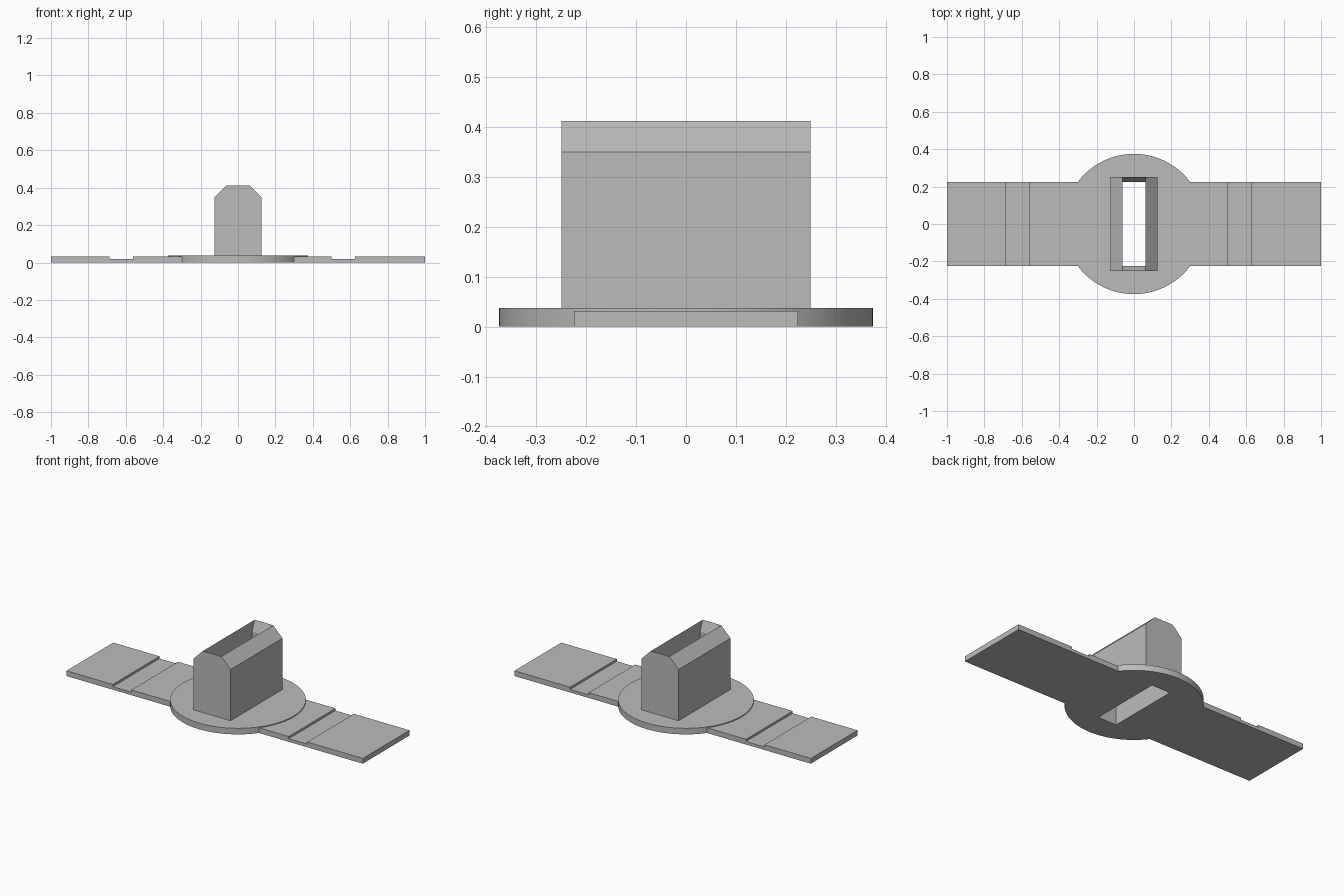
import bpy, bmesh
from mathutils import Vector

cube = bpy.data.objects.get("Cube")
if cube:
    bpy.data.objects.remove(cube, do_unlink=True)

grey = bpy.data.materials.new("plain grey")
grey.use_nodes = True
COLOUR = (0.5, 0.5, 0.5, 1)
grey.diffuse_color = COLOUR
grey.node_tree.nodes["Principled BSDF"].inputs["Base Color"].default_value = COLOUR

SLOT_X, SLOT_Y = 0.0625, 0.225
WALL_X, WALL_Y = 0.125, 0.25
DISC_TOP, SHOULDER, TOP = 0.0375, 0.35, 0.4125
ARM_TOP, GROOVE_Z, ARM_Y = 0.032, 0.0185, 0.225


def finish(name, bm):
    bmesh.ops.recalc_face_normals(bm, faces=bm.faces)
    mesh = bpy.data.meshes.new(name)
    bm.to_mesh(mesh)
    bm.free()
    obj = bpy.data.objects.new(name, mesh)
    bpy.context.collection.objects.link(obj)
    mesh.materials.append(grey)
    return obj


def prism(name, profile, half, along, flip=1):
    """Extrude a (side, height) profile along x or y, centred on the origin."""
    bm = bmesh.new()

    def place(s, z, t):
        return (t, flip * s, z) if along == "x" else (flip * s, t, z)

    face = bm.faces.new([bm.verts.new(place(s, z, -half)) for s, z in profile])
    new = bmesh.ops.extrude_face_region(bm, geom=[face])["geom"]
    step = Vector(place(0, 0, 2 * half))
    bmesh.ops.translate(bm, vec=step, verts=[v for v in new if isinstance(v, bmesh.types.BMVert)])
    return finish(name, bm)


# Round base with a slot cut through it
bm = bmesh.new()
bmesh.ops.create_cone(bm, cap_ends=True, segments=96, radius1=0.375, radius2=0.375, depth=DISC_TOP)
bmesh.ops.translate(bm, vec=(0, 0, DISC_TOP / 2), verts=bm.verts)
disc = finish("base_disc", bm)
box = [(-SLOT_Y, -0.1), (SLOT_Y, -0.1), (SLOT_Y, 0.2), (-SLOT_Y, 0.2)]
cutter = prism("slot_cutter", box, SLOT_X, "x")
cutter.hide_render = True
cut = disc.modifiers.new("slot", "BOOLEAN")
cut.operation, cut.solver, cut.object = "DIFFERENCE", "EXACT", cutter
bpy.context.view_layer.objects.active = disc
disc.select_set(True)
bpy.ops.object.modifier_apply(modifier=cut.name)
bpy.data.objects.remove(cutter, do_unlink=True)
bpy.ops.object.shade_smooth_by_angle()
disc.select_set(False)

# Flat arms, each with a shallow groove across it
for name, flip, groove in (("left_arm", 1, 0.5), ("right_arm", -1, 0.5625)):
    end = groove + 0.125
    prism(name, [(0.25, 0), (1, 0), (1, ARM_TOP), (end, ARM_TOP), (end, GROOVE_Z),
                 (groove, GROOVE_Z), (groove, ARM_TOP), (0.25, ARM_TOP)], ARM_Y, "y", flip)

# Hollow upright: side walls with bevelled shoulders, end walls with sloping inner lips
for side, end, flip in (("left", "back", 1), ("right", "front", -1)):
    prism(side + "_wall", [(SLOT_X, DISC_TOP), (WALL_X, DISC_TOP), (WALL_X, SHOULDER),
                           (SLOT_X, TOP)], WALL_Y, "y", flip)
    prism(end + "_wall", [(SLOT_Y, DISC_TOP), (WALL_Y, DISC_TOP), (WALL_Y, TOP),
                          (SLOT_Y, SHOULDER)], SLOT_X, "x", flip)
